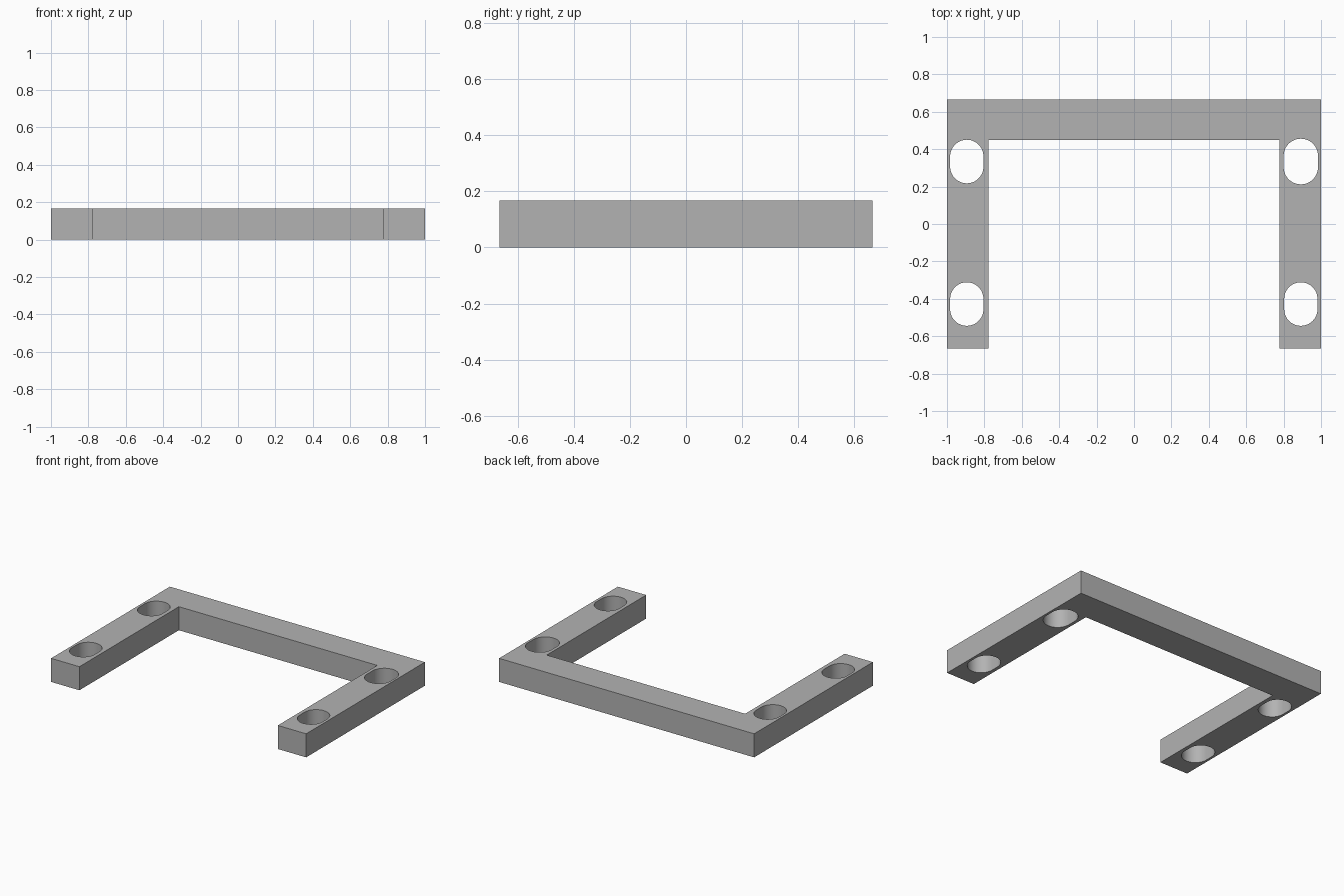
import bpy, bmesh
from math import cos, sin, pi, radians

if "Cube" in bpy.data.objects:
    bpy.data.objects.remove(bpy.data.objects["Cube"], do_unlink=True)

HEIGHT = 0.167
OUT_X, OUT_Y = 1.0, 0.665
IN_X, IN_Y = 0.778, 0.449

grey = bpy.data.materials.new("plain grey")
grey.use_nodes = True
colour = (0.45, 0.45, 0.45, 1)
grey.diffuse_color = colour
grey.node_tree.nodes["Principled BSDF"].inputs["Base Color"].default_value = colour


def prism(name, outline, bottom, top):
    """Extrude a closed outline upward into a solid object."""
    bm = bmesh.new()
    face = bm.faces.new([bm.verts.new((x, y, bottom)) for x, y in outline])
    result = bmesh.ops.extrude_face_region(bm, geom=[face])
    moved = [g for g in result["geom"] if isinstance(g, bmesh.types.BMVert)]
    bmesh.ops.translate(bm, verts=moved, vec=(0, 0, top - bottom))
    bmesh.ops.recalc_face_normals(bm, faces=bm.faces)
    mesh = bpy.data.meshes.new(name)
    bm.to_mesh(mesh)
    bm.free()
    mesh.materials.append(grey)
    obj = bpy.data.objects.new(name, mesh)
    bpy.context.collection.objects.link(obj)
    return obj


def slot_outline(cx, cy, radius, straight, steps=24):
    """Two half circles joined by straight sides along y."""
    points = []
    for side in (1, -1):
        for i in range(steps + 1):
            a = pi * i / steps
            points.append((cx + side * radius * cos(a),
                           cy + side * (straight / 2 + radius * sin(a))))
    return points


# U-shaped frame, open toward the front
frame = prism("frame", [
    (-OUT_X, -OUT_Y), (-IN_X, -OUT_Y), (-IN_X, IN_Y), (IN_X, IN_Y),
    (IN_X, -OUT_Y), (OUT_X, -OUT_Y), (OUT_X, OUT_Y), (-OUT_X, OUT_Y)], 0, HEIGHT)

# Slotted holes through both arms: centre x, centre y, radius, straight length
slots = {
    "right_back_slot": (-0.894, 0.334, 0.089, 0.055),
    "right_front_slot": (-0.894, -0.428, 0.089, 0.055),
    "left_back_slot": (0.892, 0.334, 0.092, 0.06),
    "left_front_slot": (0.892, -0.428, 0.089, 0.055),
}
cutters = []
for name, size in slots.items():
    cutter = prism(name, slot_outline(*size), -0.1, HEIGHT + 0.1)
    cutter.hide_render = True
    cut = frame.modifiers.new(name, "BOOLEAN")
    cut.operation = "DIFFERENCE"
    cut.solver = "EXACT"
    cut.object = cutter
    cutters.append(cutter)

# Apply the cuts and drop the cutters
bpy.ops.object.select_all(action="DESELECT")
frame.select_set(True)
bpy.context.view_layer.objects.active = frame
for name in slots:
    bpy.ops.object.modifier_apply(modifier=name)
for cutter in cutters:
    bpy.data.objects.remove(cutter, do_unlink=True)

# Smooth slot walls, crisp frame edges
bpy.ops.object.shade_smooth_by_angle(angle=radians(30))
